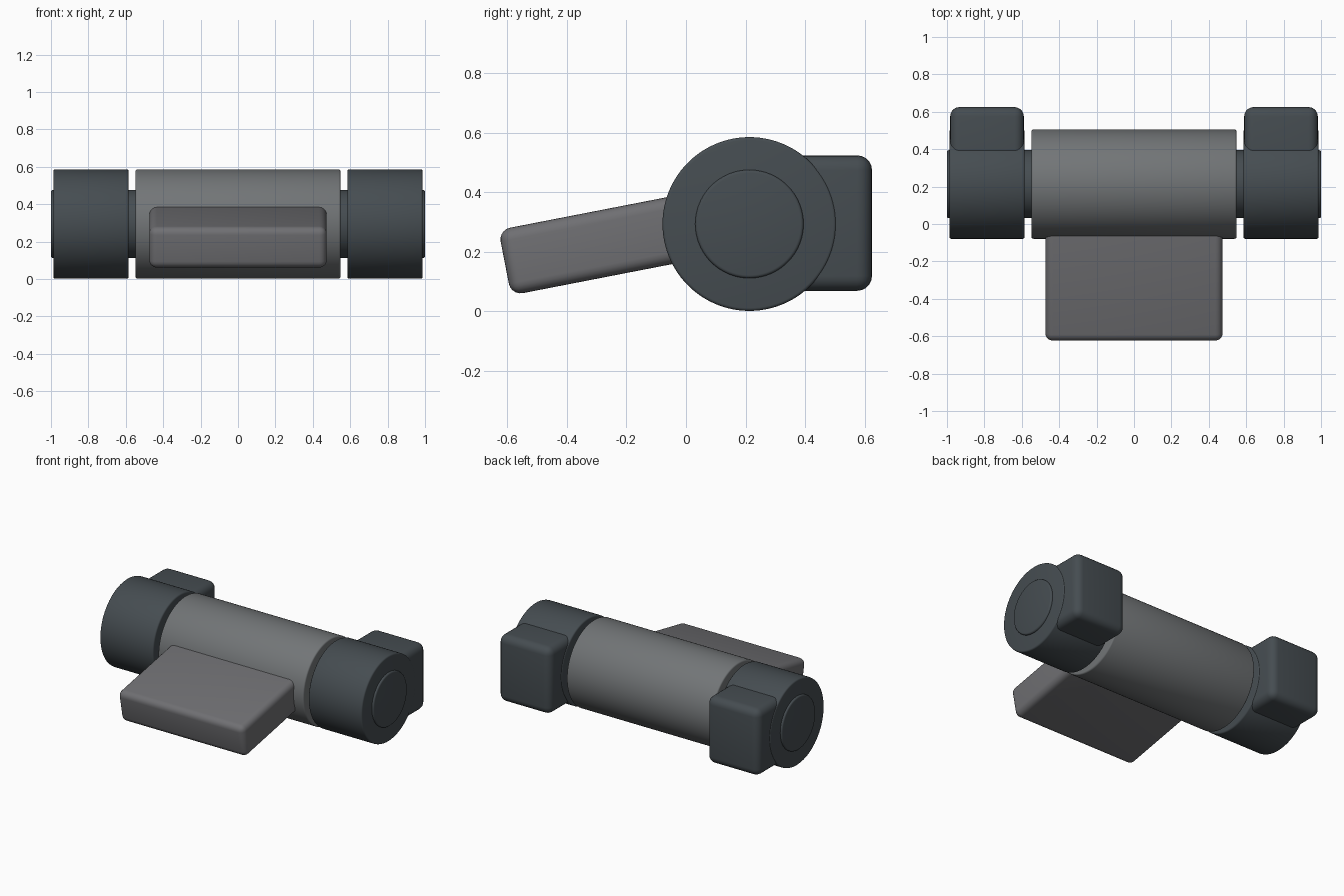
import bpy
import math

cube = bpy.data.objects.get("Cube")
if cube:
    bpy.data.objects.remove(cube, do_unlink=True)

AXIS_Y, AXIS_Z = 0.213, 0.294


def make_material(name, rgb):
    mat = bpy.data.materials.new(name)
    mat.use_nodes = True
    mat.diffuse_color = (*rgb, 1)
    mat.node_tree.nodes["Principled BSDF"].inputs["Base Color"].default_value = (*rgb, 1)
    return mat


dark = make_material("dark slate", (0.06, 0.073, 0.082))
grey = make_material("mid grey", (0.168, 0.178, 0.184))
warm = make_material("arm grey", (0.16, 0.16, 0.17))


def finish(name, mat, bevel, segments):
    """Name, colour, round the edges and smooth the active object."""
    obj = bpy.context.object
    obj.name = name
    obj.data.materials.append(mat)
    bpy.ops.object.transform_apply(location=False, rotation=True, scale=True)
    mod = obj.modifiers.new("rounded edges", "BEVEL")
    mod.width, mod.segments = bevel, segments
    mod.limit_method, mod.angle_limit = "ANGLE", math.radians(40)
    bpy.ops.object.modifier_apply(modifier=mod.name)
    bpy.ops.object.shade_smooth_by_angle(angle=math.radians(35))
    return obj


def drum(name, x0, x1, radius, mat, bevel):
    """Cylinder lying along x on the hinge axis."""
    bpy.ops.mesh.primitive_cylinder_add(
        vertices=96, radius=radius, depth=x1 - x0,
        location=((x0 + x1) / 2, AXIS_Y, AXIS_Z), rotation=(0, math.pi / 2, 0))
    return finish(name, mat, bevel, 3)


def box(name, centre, size, mat, bevel, tilt=0):
    bpy.ops.mesh.primitive_cube_add(size=1, location=centre, rotation=(tilt, 0, 0))
    bpy.context.object.scale = size
    return finish(name, mat, bevel, 5)


# Central barrel and the axle through it
drum("barrel", -0.548, 0.548, 0.292, grey, 0.01)
drum("axle", -1, 1, 0.182, dark, 0.01)

# End knuckles with their rear mounting blocks
for side, label in ((1, "left"), (-1, "right")):
    x0, x1 = sorted((side * 0.585, side * 0.987))
    drum(label + "_knuckle", x0, x1, 0.292, dark, 0.01)
    box(label + "_mount", (side * 0.786, 0.425, 0.297), (0.394, 0.4, 0.455), dark, 0.05)

# Tilted arm, its inner end buried in the barrel
tilt = math.radians(11)
length = 0.72
front_y, front_z = -0.609, 0.164
box("arm", (0, front_y + length / 2 * math.cos(tilt), front_z + length / 2 * math.sin(tilt)),
    (0.948, length, 0.224), warm, 0.04, tilt)
